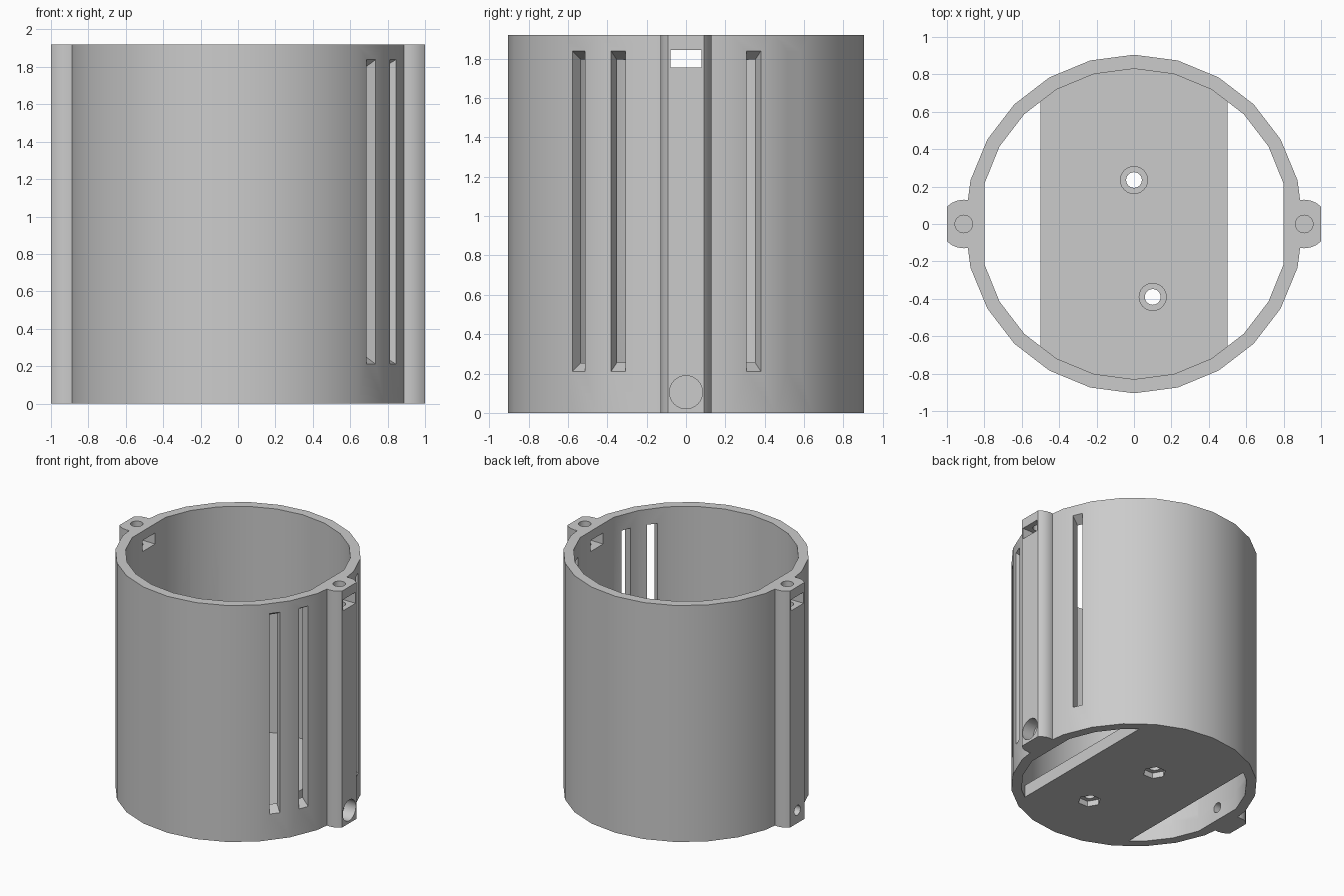
import bpy, bmesh
from math import sin, cos, pi, radians
from mathutils import Matrix

if "Cube" in bpy.data.objects:
    bpy.data.objects.remove(bpy.data.objects["Cube"], do_unlink=True)

HEIGHT, FLOOR = 1.92, 0.10
OUTER_R, INNER_R = 0.905, 0.83
EAR_X, BORE_Z = 0.91, 0.105

grey = bpy.data.materials.new("plain grey")
grey.use_nodes = True
grey.diffuse_color = (0.6, 0.6, 0.6, 1)
grey.node_tree.nodes["Principled BSDF"].inputs["Base Color"].default_value = (0.6, 0.6, 0.6, 1)


def circle(r, n, cx=0, cy=0):
    return [(cx + r * cos(2 * pi * i / n), cy + r * sin(2 * pi * i / n)) for i in range(n)]


def rect(x0, x1, y0, y1):
    return [(x0, y0), (x1, y0), (x1, y1), (x0, y1)]


def prism(name, points, z0, z1, matrix=None):
    """Extrude a flat outline from z0 to z1, then place it."""
    bm = bmesh.new()
    face = bm.faces.new([bm.verts.new((x, y, z0)) for x, y in points])
    ext = bmesh.ops.extrude_face_region(bm, geom=[face])
    top = [v for v in ext["geom"] if isinstance(v, bmesh.types.BMVert)]
    bmesh.ops.translate(bm, verts=top, vec=(0, 0, z1 - z0))
    if matrix:
        bm.transform(matrix)
    bmesh.ops.recalc_face_normals(bm, faces=bm.faces)
    mesh = bpy.data.meshes.new(name)
    bm.to_mesh(mesh)
    bm.free()
    mesh.materials.append(grey)
    obj = bpy.data.objects.new(name, mesh)
    bpy.context.collection.objects.link(obj)
    return obj


def combine(tool, operation):
    """Apply a boolean to the body and discard the tool."""
    mod = body.modifiers.new("boolean", 'BOOLEAN')
    mod.operation, mod.solver, mod.object = operation, 'EXACT', tool
    bpy.context.view_layer.objects.active = body
    bpy.ops.object.modifier_apply(modifier=mod.name)
    bpy.data.objects.remove(tool, do_unlink=True)


def cut(points, z0, z1, matrix=None):
    combine(prism("cutter", points, z0, z1, matrix), 'DIFFERENCE')


# Round wall with a truncated round ear on each side
body = prism("housing_body", circle(OUTER_R, 24), 0, HEIGHT)
for side in (1, -1):
    ear = [(side * min(x, 1.0), y) for x, y in circle(0.13, 24, EAR_X)]
    combine(prism("ear", ear, 0, HEIGHT), 'UNION')

# Hollow with flattened sides
hollow = [(max(-0.8, min(0.8, x)), y) for x, y in circle(INNER_R, 24)]
cut(hollow, FLOOR, HEIGHT + 0.1)

# Openings either side of the floor strip
for side in (1, -1):
    arc = [(x, y) for x, y in hollow if x * side > 0.5]
    arc.sort(key=lambda p: p[1])
    cut([(side * 0.5, -0.654)] + arc + [(side * 0.5, 0.654)], -0.1, FLOOR + 0.05)

# Standoffs on the floor, with through holes and hexagonal nut pockets below
for x, y in ((0, 0.235), (0.1, -0.39)):
    combine(prism("standoff", circle(0.075, 24, x, y), FLOOR - 0.02, FLOOR + 0.05), 'UNION')
    cut(circle(0.042, 24, x, y), -0.1, 0.3)
    cut(circle(0.085, 6, x, y), -0.1, 0.045)

# Ear details: top screw hole, nut slot, and counterbored side hole
lay_x = Matrix.Rotation(pi / 2, 4, 'Y')
for side in (1, -1):
    cut(circle(0.047, 24, side * EAR_X), 1.55, HEIGHT + 0.1)
    cut(rect(side * 0.7, side * 1.1, -0.08, 0.08), 1.755, 1.845)
    turn = Matrix.Translation((0, 0, BORE_Z)) @ Matrix.Rotation(0 if side > 0 else pi, 4, 'Z') @ lay_x
    cut(circle(0.04, 24), 0.7, 1.1, turn)
    cut(circle(0.084, 32), 0.9, 1.1, turn)

# Tall vent slots with sloped ends, on one side only
slot = [(0.78, 0.28), (0.95, 0.18), (0.95, 1.87), (0.78, 1.77)]
for angle in (-37.5, -22.5, 22.5, 37.5):
    stand = Matrix.Rotation(radians(angle), 4, 'Z') @ Matrix.Rotation(pi / 2, 4, 'X')
    cut(slot, -0.04, 0.04, stand)

# Smooth curved walls, crisp edges
bpy.ops.object.select_all(action='DESELECT')
body.select_set(True)
bpy.context.view_layer.objects.active = body
bpy.ops.object.shade_smooth_by_angle(angle=radians(30))
